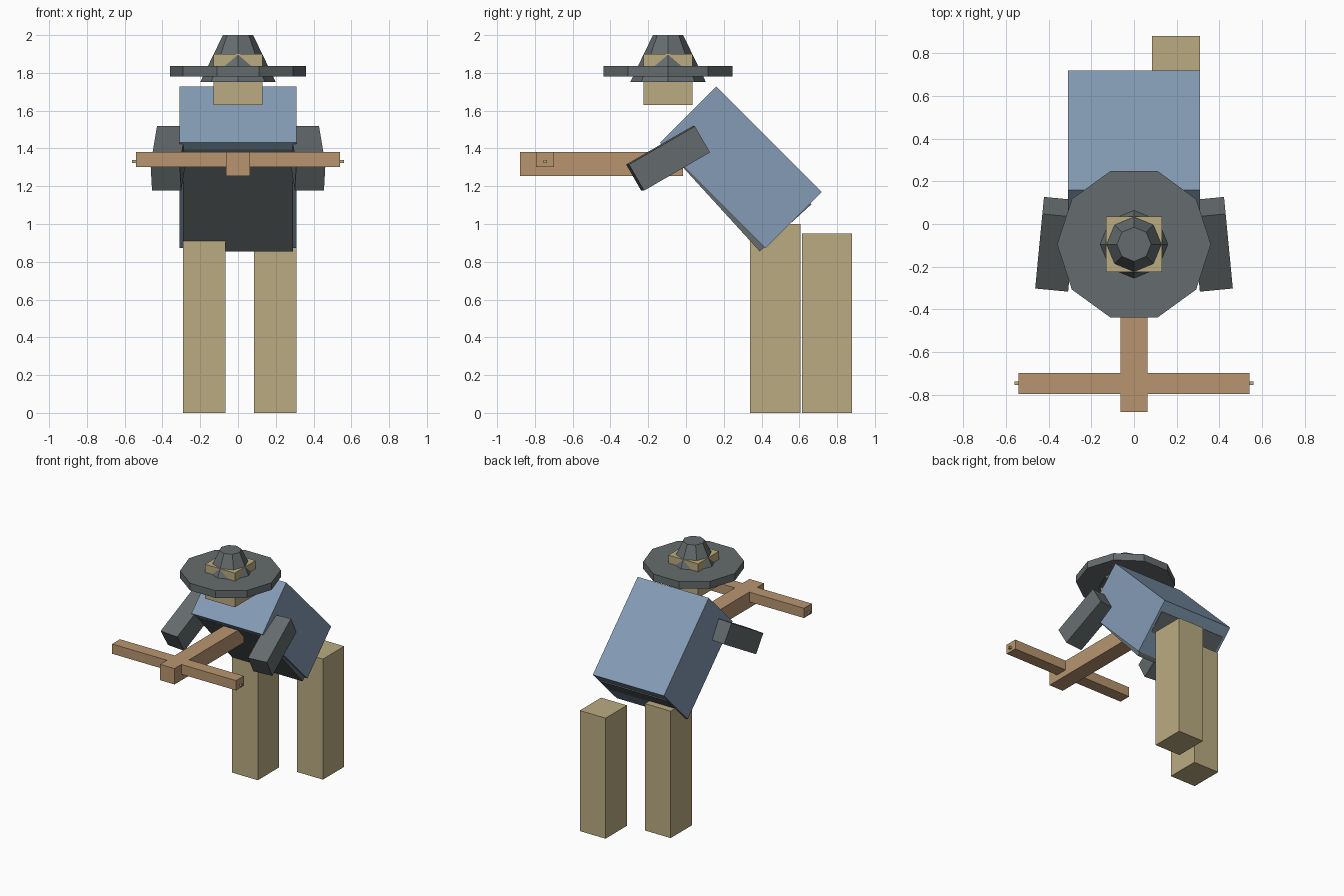
import bpy, bmesh
from math import radians, cos, sin, pi

if "Cube" in bpy.data.objects:
    bpy.data.objects.remove(bpy.data.objects["Cube"])


def material(name, rgb):
    m = bpy.data.materials.new(name)
    m.diffuse_color = (*rgb, 1)
    m.use_nodes = True
    m.node_tree.nodes["Principled BSDF"].inputs["Base Color"].default_value = m.diffuse_color
    return m


TAN = material("tan", (0.49, 0.41, 0.22))
WOOD = material("wood", (0.48, 0.30, 0.16))
BLUE = material("blue", (0.23, 0.33, 0.46))
GREY = material("dark_grey", (0.13, 0.15, 0.155))


def finish(name, bm, mat):
    bmesh.ops.recalc_face_normals(bm, faces=bm.faces)
    me = bpy.data.meshes.new(name)
    bm.to_mesh(me)
    bm.free()
    me.materials.append(mat)
    ob = bpy.data.objects.new(name, me)
    bpy.context.collection.objects.link(ob)
    return ob


def box(name, size, loc, mat, pitch=0, yaw=0):
    bm = bmesh.new()
    bmesh.ops.create_cube(bm, size=1)
    bmesh.ops.scale(bm, vec=size, verts=bm.verts)
    ob = finish(name, bm, mat)
    ob.location = loc
    ob.rotation_euler = (radians(pitch), 0, radians(yaw))
    return ob


def span(name, x, y, z, mat):
    """Box given by its extents on each axis."""
    ext = (x, y, z)
    return box(name, [b - a for a, b in ext], [(a + b) / 2 for a, b in ext], mat)


def frustum(name, sides, r0, r1, z0, z1, y, mat):
    """Flat-sided tapered prism with a corner on +x."""
    bm = bmesh.new()
    rings = [[bm.verts.new((r * cos(2 * pi * i / sides), y + r * sin(2 * pi * i / sides), z))
              for i in range(sides)] for r, z in ((r0, z0), (r1, z1))]
    for i in range(sides):
        j = (i + 1) % sides
        bm.faces.new((rings[0][i], rings[0][j], rings[1][j], rings[1][i]))
    for ring in rings:
        bm.faces.new(ring)
    return finish(name, bm, mat)


# legs
span("left_leg", (-0.29, -0.065), (0.34, 0.605), (0, 1.0), TAN)
span("right_leg", (0.085, 0.31), (0.615, 0.88), (0, 0.95), TAN)

# leaning torso and the coat around it
box("torso", (0.58, 0.37, 0.73), (0, 0.281, 1.249), GREY, pitch=42.4)
box("coat", (0.62, 0.42, 0.79), (0, 0.29, 1.30), BLUE, pitch=45)

# arms, splayed outwards to the front
for side, name in ((1, "right_arm"), (-1, "left_arm")):
    box(name, (0.155, 0.405, 0.16), (side * 0.365, -0.095, 1.347), GREY,
        pitch=30, yaw=side * 5.5)

# head and hat
span("head", (-0.13, 0.13), (-0.225, 0.035), (1.63, 1.90), TAN)
frustum("hat_brim", 10, 0.36, 0.36, 1.78, 1.837, -0.095, GREY)
frustum("hat_crown", 8, 0.20, 0.08, 1.752, 2.0, -0.095, GREY)

# crossbow
span("crossbow_stock", (-0.063, 0.063), (-0.88, -0.015), (1.255, 1.38), WOOD)
span("crossbow_bow", (-0.54, 0.54), (-0.795, -0.698), (1.303, 1.38), WOOD)
span("crossbow_string_pin", (-0.56, 0.56), (-0.755, -0.737), (1.322, 1.338), TAN)
